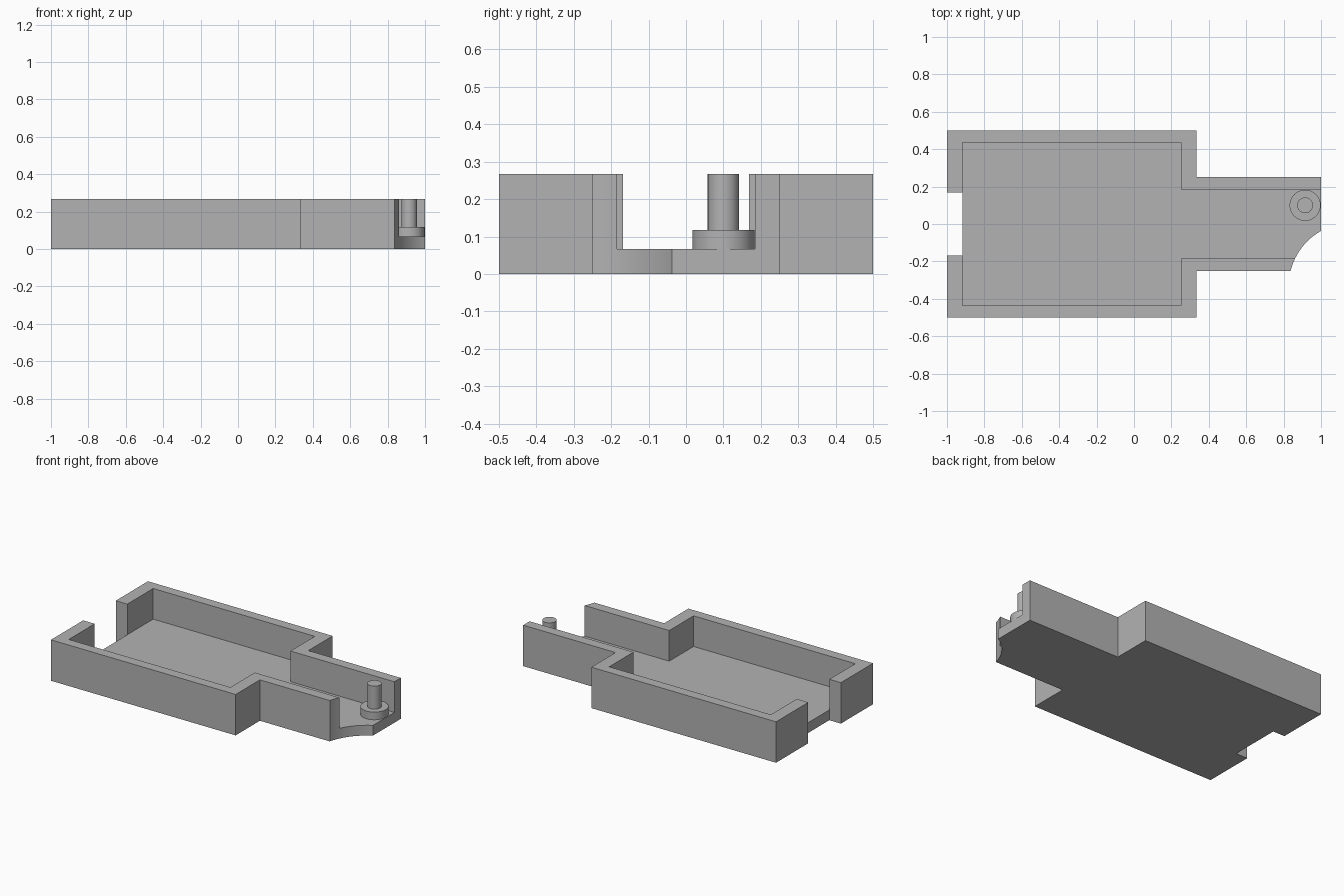
import bpy, bmesh, math

cube = bpy.data.objects.get("Cube")
if cube:
    bpy.data.objects.remove(cube, do_unlink=True)

FLOOR, TOP = 0.067, 0.267

grey = bpy.data.materials.new("plain grey")
grey.use_nodes = True
colour = (0.45, 0.45, 0.45, 1)
grey.diffuse_color = colour
grey.node_tree.nodes["Principled BSDF"].inputs["Base Color"].default_value = colour


def make_object(name, bm):
    bmesh.ops.recalc_face_normals(bm, faces=bm.faces)
    mesh = bpy.data.meshes.new(name)
    bm.to_mesh(mesh)
    bm.free()
    mesh.materials.append(grey)
    obj = bpy.data.objects.new(name, mesh)
    bpy.context.collection.objects.link(obj)
    return obj


def prism(name, outline, low, high):
    bm = bmesh.new()
    base = bm.faces.new([bm.verts.new((x, y, low)) for x, y in outline])
    up = bmesh.ops.extrude_face_region(bm, geom=[base])["geom"]
    verts = [v for v in up if isinstance(v, bmesh.types.BMVert)]
    bmesh.ops.translate(bm, verts=verts, vec=(0, 0, high - low))
    return make_object(name, bm)


def stepped(left, step, right, wide, narrow):
    """Wide tray outline with a narrow arm towards +x."""
    half = [(left, wide), (step, wide), (step, narrow), (right, narrow)]
    return half + [(x, -y) for x, y in reversed(half)]


def select_only(obj):
    bpy.ops.object.select_all(action='DESELECT')
    obj.select_set(True)
    bpy.context.view_layer.objects.active = obj


def cut(obj, cutter):
    mod = obj.modifiers.new("cut", 'BOOLEAN')
    mod.operation, mod.solver, mod.object = 'DIFFERENCE', 'EXACT', cutter
    select_only(obj)
    bpy.ops.object.modifier_apply(modifier=mod.name)
    bpy.data.objects.remove(cutter, do_unlink=True)


# Tray body with its open-ended arm
tray = prism("tray", stepped(-1, 0.333, 1, 0.5, 0.25), 0, TOP)

# Hollow inside, running out through the end of the arm
cut(tray, prism("cavity", stepped(-0.917, 0.25, 1.2, 0.435, 0.184), FLOOR, 0.5))

# Notch through the end wall and floor
cut(tray, prism("end_notch", [(-1.2, -0.168), (-0.9165, -0.168),
                              (-0.9165, 0.168), (-1.2, 0.168)], -0.2, 0.5))

# Round bite out of the arm corner
steps = 96
bite = [(1.167 + 0.34 * math.cos(2 * math.pi * i / steps),
         -0.333 + 0.34 * math.sin(2 * math.pi * i / steps)) for i in range(steps)]
cut(tray, prism("corner_bite", bite, -0.2, 0.5))

# Pivot pin standing on a round collar
profile = [(0, FLOOR), (0.083, FLOOR), (0.083, 0.117),
           (0.042, 0.117), (0.042, TOP), (0, TOP)]
bm = bmesh.new()
verts = [bm.verts.new((r, 0, z)) for r, z in profile]
edges = [bm.edges.new(pair) for pair in zip(verts, verts[1:])]
bmesh.ops.spin(bm, geom=verts + edges, cent=(0, 0, 0), axis=(0, 0, 1),
               angle=2 * math.pi, steps=48)
bmesh.ops.remove_doubles(bm, verts=bm.verts, dist=0.0001)
pin = make_object("pivot_pin", bm)
pin.location = (0.915, 0.1, 0)

for obj in (tray, pin):
    select_only(obj)
    bpy.ops.object.shade_smooth_by_angle(angle=math.radians(30))
